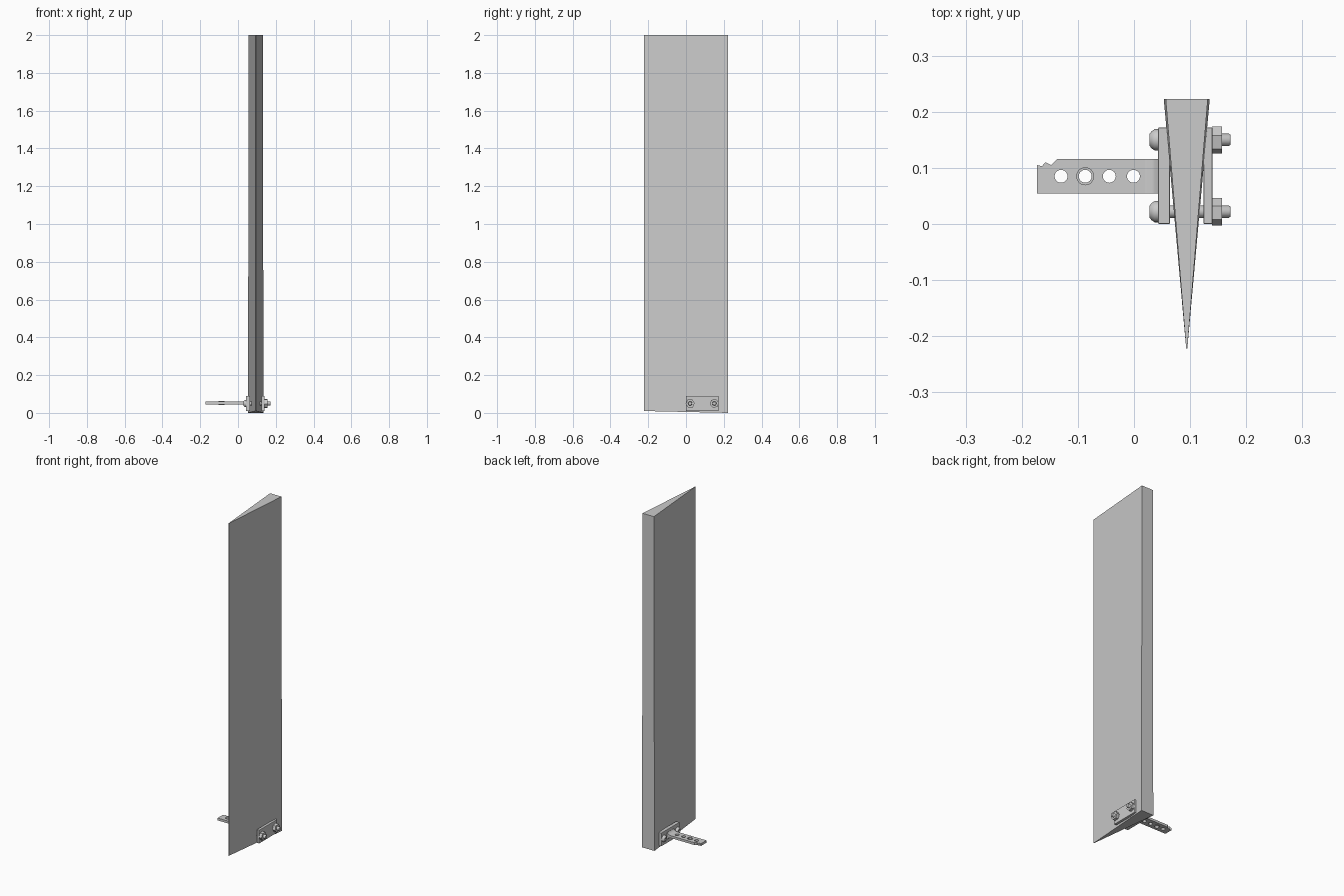
import bpy, bmesh, math
from mathutils import Vector

old = bpy.data.objects.get("Cube")
if old:
    bpy.data.objects.remove(old, do_unlink=True)

grey = bpy.data.materials.new("light grey")
grey.use_nodes = True
colour = (0.6, 0.6, 0.6, 1)
grey.diffuse_color = colour
grey.node_tree.nodes["Principled BSDF"].inputs["Base Color"].default_value = colour

BOLT_Z = 0.05
ARM_Z = 0.052
ARM_Y = 0.085


def finish(name, bm):
    bmesh.ops.recalc_face_normals(bm, faces=bm.faces)
    mesh = bpy.data.meshes.new(name)
    bm.to_mesh(mesh)
    bm.free()
    mesh.materials.append(grey)
    ob = bpy.data.objects.new(name, mesh)
    bpy.context.collection.objects.link(ob)
    return ob


def smooth(ob):
    bpy.ops.object.select_all(action="DESELECT")
    ob.select_set(True)
    bpy.context.view_layer.objects.active = ob
    bpy.ops.object.shade_smooth_by_angle(angle=math.radians(35))


def loft(name, rings):
    """Join rings of points into one closed solid."""
    bm = bmesh.new()
    loops = [[bm.verts.new(p) for p in ring] for ring in rings]
    for a, b in zip(loops, loops[1:]):
        for i in range(len(a)):
            j = (i + 1) % len(a)
            bm.faces.new((a[i], a[j], b[j], b[i]))
    bm.faces.new(loops[0])
    bm.faces.new(loops[-1])
    return finish(name, bm)


def turned(name, y, profile, sides=24, turn=0.0):
    """Solid along x from (x, radius) pairs."""
    angles = [turn + math.tau * i / sides for i in range(sides)]
    return loft(name, [[(x, y + r * math.cos(a), BOLT_Z + r * math.sin(a))
                        for a in angles] for x, r in profile])


def plate(name, x0, x1):
    bm = bmesh.new()
    bmesh.ops.create_cube(bm, size=1)
    for v in bm.verts:
        v.co = Vector(((x0 + x1) / 2, 0.086, BOLT_Z)) + v.co * Vector((x1 - x0, 0.172, 0.08))
    ob = finish(name, bm)
    bev = ob.modifiers.new("soft edges", "BEVEL")
    bev.width = 0.002
    bev.segments = 2
    return ob


def circle(x, y, r, n=24):
    return [(x + r * math.cos(math.tau * i / n), y + r * math.sin(math.tau * i / n))
            for i in range(n)]


def flat_shape(name, outlines, z, half):
    """Extruded flat outline with holes."""
    curve = bpy.data.curves.new(name, "CURVE")
    curve.dimensions = "2D"
    curve.fill_mode = "BOTH"
    curve.extrude = half
    for pts in outlines:
        s = curve.splines.new("POLY")
        s.points.add(len(pts) - 1)
        for p, (x, y) in zip(s.points, pts):
            p.co = (x, y, 0, 1)
        s.use_cyclic_u = True
    curve.materials.append(grey)
    ob = bpy.data.objects.new(name, curve)
    ob.location.z = z
    bpy.context.collection.objects.link(ob)
    bpy.ops.object.select_all(action="DESELECT")
    ob.select_set(True)
    bpy.context.view_layer.objects.active = ob
    bpy.ops.object.convert(target="MESH")
    smooth(bpy.context.object)


# Tapered wedge panel, slightly wider at its foot
def section(half, z_front, z_back):
    return [(0.093, -0.222, z_front), (0.095, -0.222, z_front),
            (0.094 + half, 0.223, z_back), (0.094 - half, 0.223, z_back)]


loft("wedge_panel", [section(0.041, 0.01, 0.0), section(0.0375, 2.0, 2.0)])

# Clamping plates either side of the wedge
plate("horn_base_plate", 0.043, 0.064)
plate("backing_plate", 0.124, 0.140)

# Control arm with broken-looking tip and row of holes
holes = [-0.130, -0.087, -0.044, -0.001]
outline = [(0.045, 0.054), (0.045, 0.116), (-0.137, 0.116), (-0.148, 0.105),
           (-0.158, 0.110), (-0.164, 0.103), (-0.173, 0.105), (-0.173, 0.054)]
flat_shape("horn_arm", [outline] + [circle(x, ARM_Y, 0.0115) for x in holes], ARM_Z, 0.007)
flat_shape("hole_collar", [circle(holes[1], ARM_Y, 0.016), circle(holes[1], ARM_Y, 0.0115)],
           ARM_Z, 0.010)

# Curved fillet where the arm meets its base plate
root = []
for x, h in ((0.020, 0.007), (0.032, 0.009), (0.039, 0.014), (0.044, 0.022)):
    root.append([(x, y, ARM_Z + s * h) for y, s in
                 ((0.054, -1), (0.116, -1), (0.116, 1), (0.054, 1))])
smooth(loft("arm_fillet", root))

# Bolts with domed heads, hex sockets and nuts
for label, y, turn in (("front", 0.022, 0.08), ("rear", 0.150, 0.2)):
    smooth(turned(label + "_bolt_shank", y,
                  [(0.040, 0.011), (0.169, 0.011), (0.172, 0.009)]))
    smooth(turned(label + "_bolt_head", y,
                  [(0.044, 0.019), (0.037, 0.019), (0.031, 0.015), (0.028, 0.011),
                   (0.028, 0.008), (0.034, 0.008)]))
    turned(label + "_nut", y, [(0.139, 0.0245), (0.157, 0.0245)], 6, turn)
